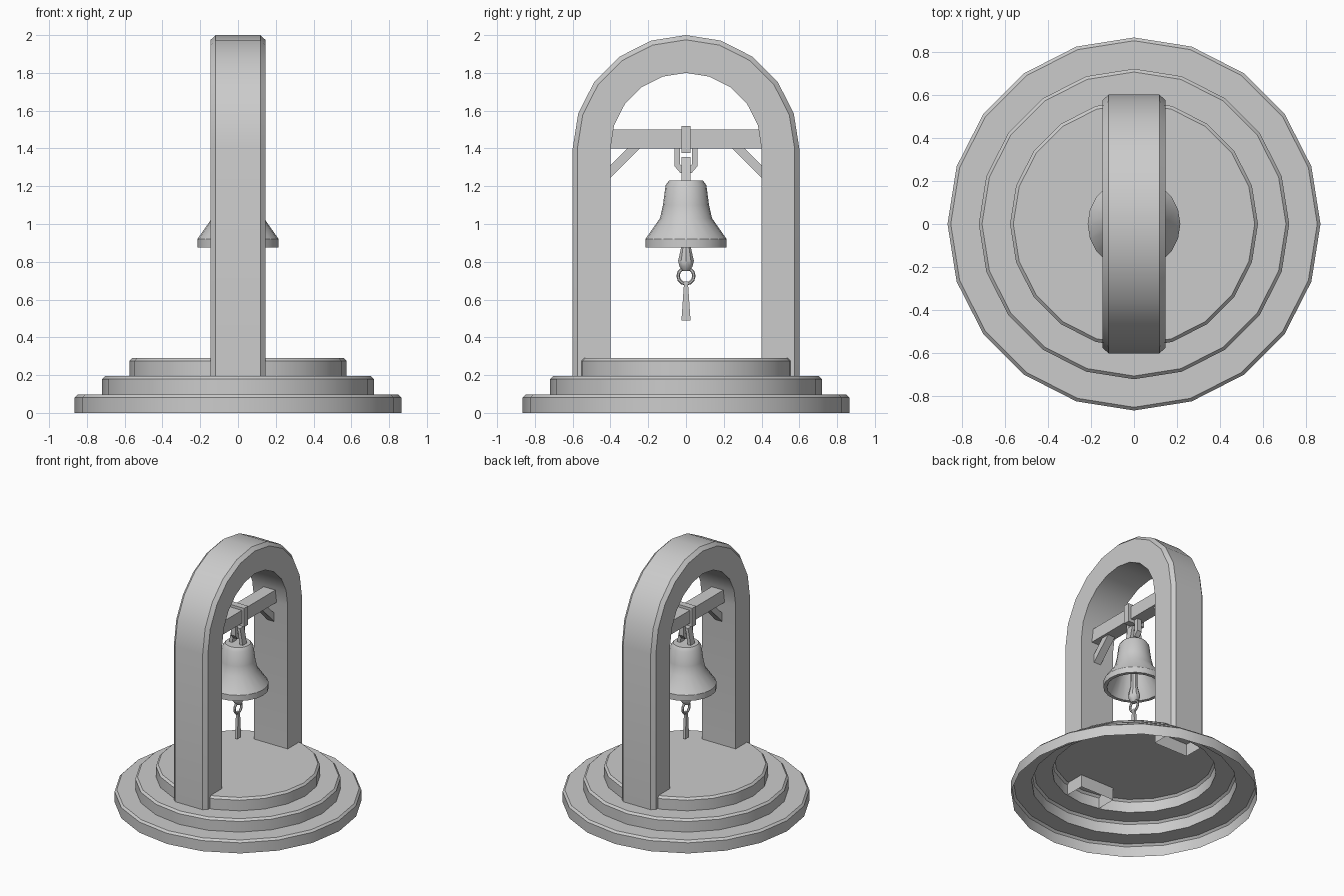
import bpy
import bmesh
from math import sin, cos, pi, radians

cube = bpy.data.objects.get("Cube")
if cube:
    bpy.data.objects.remove(cube, do_unlink=True)

GREY = (0.6, 0.6, 0.6, 1)
stone = bpy.data.materials.new("plain grey")
stone.use_nodes = True
stone.diffuse_color = GREY
stone.node_tree.nodes["Principled BSDF"].inputs["Base Color"].default_value = GREY


def loft(name, sections, closed_section=True, closed_path=False, caps=False):
    """Skin a row of matching cross-sections."""
    bm = bmesh.new()
    rows = [[bm.verts.new(p) for p in s] for s in sections]
    n, m = len(rows), len(rows[0])
    for i in range(n if closed_path else n - 1):
        a, b = rows[i], rows[(i + 1) % n]
        for j in range(m if closed_section else m - 1):
            k = (j + 1) % m
            bm.faces.new((a[j], a[k], b[k], b[j]))
    if caps:
        bm.faces.new(rows[0])
        bm.faces.new(rows[-1])
    bmesh.ops.remove_doubles(bm, verts=bm.verts, dist=0.0001)
    bmesh.ops.recalc_face_normals(bm, faces=bm.faces)
    mesh = bpy.data.meshes.new(name)
    bm.to_mesh(mesh)
    bm.free()
    mesh.materials.append(stone)
    obj = bpy.data.objects.new(name, mesh)
    bpy.context.collection.objects.link(obj)
    bpy.ops.object.select_all(action='DESELECT')
    obj.select_set(True)
    bpy.context.view_layer.objects.active = obj
    bpy.ops.object.shade_smooth_by_angle(angle=radians(32))
    return obj


def revolve(name, profile, sides):
    """Spin (radius, z) points around the vertical axis."""
    turns = [2 * pi * i / sides for i in range(sides)]
    return loft(name, [[(r * cos(t), r * sin(t), z) for r, z in profile] for t in turns],
                closed_section=False, closed_path=True)


def prism(name, outline, half):
    """Extrude a (y, z) outline across x."""
    return loft(name, [[(x, y, z) for y, z in outline] for x in (-half, half)], caps=True)


def frame(name, outer, inner, half, across_x):
    """Flat link between two outlines, lying across x or across y."""
    sections = []
    for o, i in zip(outer, inner):
        pts = [(o, -half), (o, half), (i, half), (i, -half)]
        sections.append([(p[0], d, p[1]) if across_x else (d, p[0], p[1]) for p, d in pts])
    return loft(name, sections, closed_path=True)


def box_outline(w, low, high):
    return [(-w, low), (w, low), (w, high), (-w, high)]


# Stepped base, a shell open underneath
steps = []
for level, radius in enumerate((0.865, 0.72, 0.575)):
    z = 0.097 * level
    steps += [(radius, z), (radius, z + 0.082), (radius - 0.015, z + 0.097)]
revolve("stepped_base", steps + [(0, 0.291)], 20)

# Arch with chamfered outer edges
section = [(0.4, -0.145), (0.4, 0.145), (0.575, 0.145),
           (0.6, 0.118), (0.6, -0.118), (0.575, -0.145)]
path = [(0, 0.195)] + [(pi * i / 10, 1.4) for i in range(11)] + [(pi, 0.195)]
loft("arch", [[(x, r * cos(a), z + r * sin(a)) for r, x in section] for a, z in path])

# Crossbeam and its two braces
prism("crossbeam", box_outline(0.405, 1.4, 1.5), 0.05)
for side, label in ((1, "back"), (-1, "front")):
    prism(label + "_brace", [(side * y, z) for y, z in
          ((0.405, 1.24), (0.405, 1.305), (0.305, 1.405), (0.24, 1.405))], 0.03)

# Strap round the beam, hanging link and bell loop
frame("beam_strap", box_outline(0.07, 1.376, 1.52), box_outline(0.045, 1.4, 1.498), 0.025, True)
frame("hanging_link",
      [(-0.03, 1.27), (0.03, 1.27), (0.06, 1.305), (0.06, 1.425), (-0.06, 1.425), (-0.06, 1.305)],
      [(-0.018, 1.3), (0.018, 1.3), (0.032, 1.318), (0.032, 1.402), (-0.032, 1.402), (-0.032, 1.318)],
      0.02, False)
frame("bell_loop",
      [(-0.062, 1.21), (0.062, 1.21), (0.035, 1.355), (-0.035, 1.355)],
      [(-0.032, 1.222), (0.032, 1.222), (0.018, 1.33), (-0.018, 1.33)], 0.025, True)

# Hollow bell
revolve("bell", [(0, 1.23), (0.09, 1.23), (0.108, 1.205), (0.122, 1.1), (0.138, 1.03),
                 (0.215, 0.92), (0.215, 0.875), (0.19, 0.875), (0.118, 1.02),
                 (0.1, 1.1), (0.088, 1.195), (0, 1.195)], 20)

# Clapper
revolve("clapper", [(0, 1.2), (0.018, 1.2), (0.026, 0.88), (0.044, 0.805),
                    (0.036, 0.775), (0.018, 0.752), (0, 0.75)], 10)

# Pull ring
turns = [2 * pi * i / 12 for i in range(12)]
loft("pull_ring", [[(0.009 * sin(u), (0.042 + 0.009 * cos(u)) * cos(t),
                     0.725 + (0.042 + 0.009 * cos(u)) * sin(t))
                    for u in (pi * k / 3 for k in range(6))] for t in turns], closed_path=True)

# Flared pull cord
loft("pull_cord", [[(-x, -y, z), (x, -y, z), (x, y, z), (-x, y, z)] for x, y, z in
                   ((0.01, 0.01, 0.695), (0.01, 0.024, 0.49))], caps=True)
